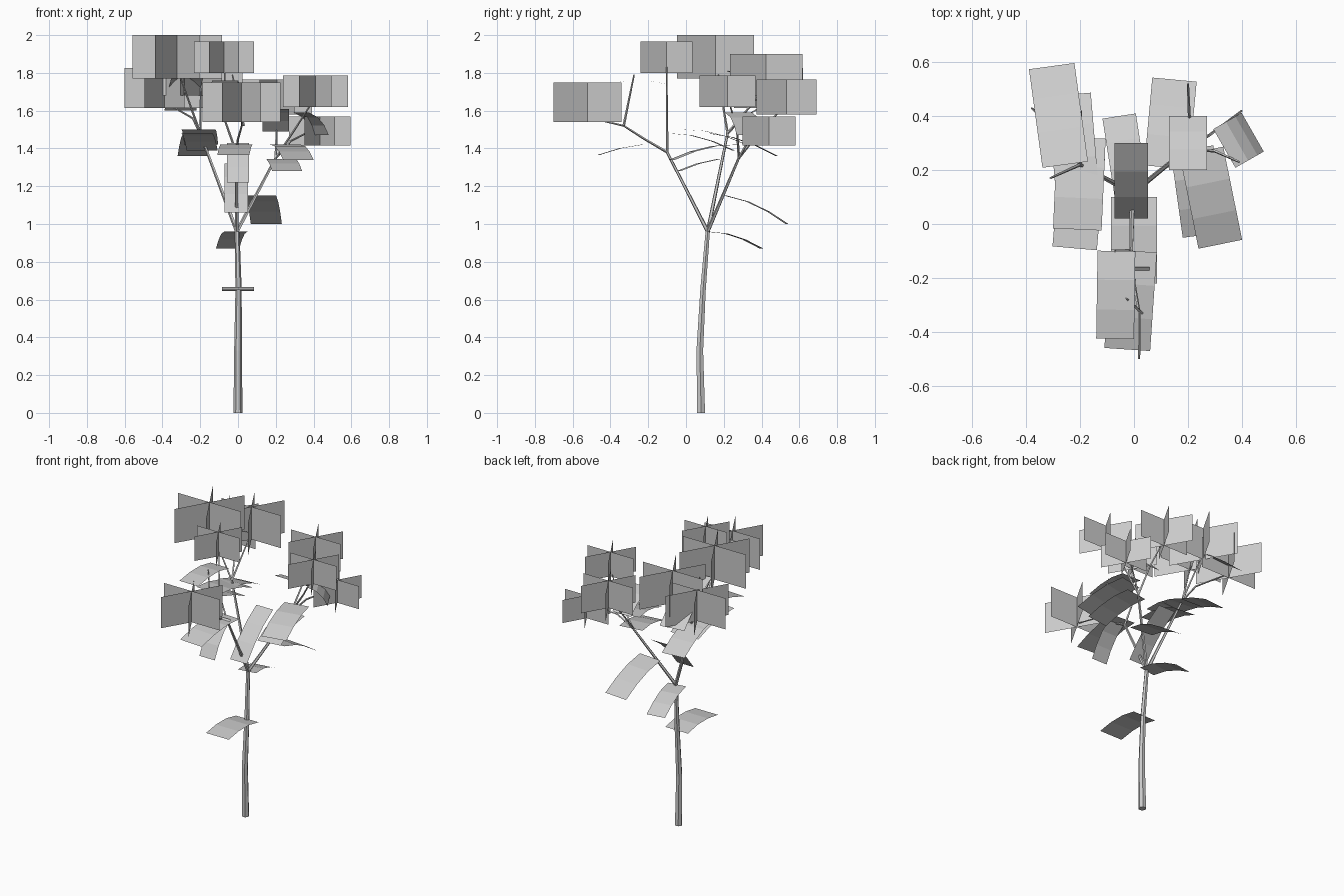
import bpy, bmesh, math
from mathutils import Vector

cube = bpy.data.objects.get("Cube")
if cube:
    bpy.data.objects.remove(cube, do_unlink=True)

grey = bpy.data.materials.new("plain grey")
grey.use_nodes = True
colour = (0.6, 0.6, 0.6, 1)
grey.diffuse_color = colour
grey.node_tree.nodes["Principled BSDF"].inputs["Base Color"].default_value = colour


def finish(name, bm):
    me = bpy.data.meshes.new(name)
    bm.to_mesh(me)
    bm.free()
    me.materials.append(grey)
    ob = bpy.data.objects.new(name, me)
    bpy.context.collection.objects.link(ob)
    return ob


def tube(name, points, r0, r1, sides=6):
    """Tapered stem that follows a short path."""
    bm = bmesh.new()
    pts = [Vector(p) for p in points]
    rings = []
    for i, p in enumerate(pts):
        d = (pts[min(i + 1, len(pts) - 1)] - pts[max(i - 1, 0)]).normalized()
        side = d.cross(Vector((0, 1, 0.01))).normalized()
        up = d.cross(side)
        r = r0 + (r1 - r0) * i / (len(pts) - 1)
        rings.append([bm.verts.new(p + r * (side * math.cos(a) + up * math.sin(a)))
                      for a in (2 * math.pi * k / sides for k in range(sides))])
    for a, b in zip(rings, rings[1:]):
        for k in range(sides):
            n = (k + 1) % sides
            bm.faces.new((a[k], a[n], b[n], b[k]))
    bm.faces.new(rings[0])
    bm.faces.new(rings[-1])
    bmesh.ops.recalc_face_normals(bm, faces=bm.faces)
    return finish(name, bm)


def leaf(name, root, tip, width, bend=0.02):
    """Rectangular card, arched in three segments."""
    bm = bmesh.new()
    root, tip = Vector(root), Vector(tip)
    d = tip - root
    side = Vector((d.y, -d.x, 0)).normalized() * width / 2
    arch = side.cross(d).normalized() * bend
    rows = []
    for t, lift in ((0, 0), (0.33, 1), (0.67, 0.9), (1, 0)):
        c = root + d * t + arch * lift
        rows.append((bm.verts.new(c - side), bm.verts.new(c + side)))
    for a, b in zip(rows, rows[1:]):
        bm.faces.new((a[0], a[1], b[1], b[0]))
    return finish(name, bm)


def cluster(name, x, y, z0, z1, r):
    """Three upright cards crossing at 60 degrees."""
    bm = bmesh.new()
    for k in range(3):
        a = math.radians(60 * k)
        dx, dy = r * math.cos(a), r * math.sin(a)
        bm.faces.new([bm.verts.new(v) for v in (
            (x - dx, y - dy, z0), (x + dx, y + dy, z0),
            (x + dx, y + dy, z1), (x - dx, y - dy, z1))])
    return finish(name, bm)


# Trunk and branches
fork = (-0.005, 0.115, 0.96)
left_fork, right_fork, front_fork = (-0.2, 0.22, 1.48), (0.2, 0.28, 1.35), (-0.01, -0.1, 1.38)
tube("trunk", [(0, 0.08, 0), (0, 0.073, 0.33), (0.003, 0.09, 0.65), fork], 0.024, 0.013)
tube("front_branch", [fork, front_fork], 0.011, 0.007, 5)
tube("left_branch", [fork, left_fork], 0.011, 0.007, 5)
tube("right_branch", [fork, right_fork], 0.011, 0.007, 5)
twigs = [
    (front_fork, (-0.07, -0.1, 1.55), (-0.07, -0.103, 1.83)),
    (front_fork, (0.0, -0.22, 1.45), (0.02, -0.33, 1.52), (0.019, -0.5, 1.56)),
    ((0.03, -0.33, 1.52), (-0.03, -0.275, 1.79)),
    (left_fork, (-0.31, 0.17, 1.79)),
    (left_fork, (-0.24, 0.3, 1.56), (-0.38, 0.43, 1.64)),
    (left_fork, (-0.197, 0.42, 1.72)),
    (right_fork, (0.28, 0.33, 1.44), (0.4, 0.42, 1.5)),
    (right_fork, (0.3, 0.27, 1.5), (0.39, 0.23, 1.64)),
    (right_fork, (0.205, 0.4, 1.5), (0.2, 0.52, 1.62)),
]
for i, path in enumerate(twigs):
    tube(f"twig_{i + 1}", path, 0.007, 0.004, 4)

# Leaves: base, tip, width
leaves = [
    ((-0.01, 0.11, 0.96), (-0.055, 0.4, 0.87), 0.125),
    ((0.12, 0.21, 1.15), (0.15, 0.535, 1.0), 0.165),
    ((0, 0.1, 0.645), (0, -0.22, 0.65), 0.17),
    ((-0.01, 0.3, 1.32), (-0.01, 0.02, 1.06), 0.125),
    ((0, -0.16, 1.43), (0, -0.33, 1.22), 0.115),
    ((0, -0.1, 1.42), (-0.025, -0.465, 1.365), 0.17),
    ((-0.065, -0.1, 1.74), (-0.07, -0.425, 1.74), 0.14),
    ((0.25, 0.27, 1.42), (0.32, -0.075, 1.34), 0.165),
    ((0.215, 0.28, 1.345), (0.26, -0.04, 1.28), 0.16),
    ((-0.22, -0.09, 1.48), (-0.19, 0.25, 1.39), 0.165),
    ((-0.21, 0.12, 1.48), (-0.24, 0.48, 1.36), 0.16),
    ((-0.21, -0.02, 1.5), (-0.195, 0.32, 1.42), 0.18),
    ((-0.255, 0.22, 1.81), (-0.305, 0.585, 1.6), 0.17),
    ((0.2, 0.2, 1.61), (0.2, 0.4, 1.49), 0.14),
    ((0.335, 0.28, 1.59), (0.44, 0.34, 1.47), 0.165),
]
for i, (root, tip, width) in enumerate(leaves):
    leaf(f"leaf_{i + 1}", root, tip, width)

# Flower clusters: x, y, bottom, top, radius
clusters = [
    (-0.322, 0.156, 1.77, 2.0, 0.236),
    (-0.075, -0.103, 1.8, 1.965, 0.159),
    (0.019, -0.521, 1.54, 1.75, 0.207),
    (0.41, 0.22, 1.62, 1.785, 0.172),
    (0.433, 0.44, 1.415, 1.57, 0.162),
    (-0.389, 0.437, 1.615, 1.825, 0.212),
    (-0.197, 0.424, 1.68, 1.9, 0.222),
    (0.207, 0.532, 1.58, 1.765, 0.184),
]
for i, c in enumerate(clusters):
    cluster(f"flower_cluster_{i + 1}", *c)
